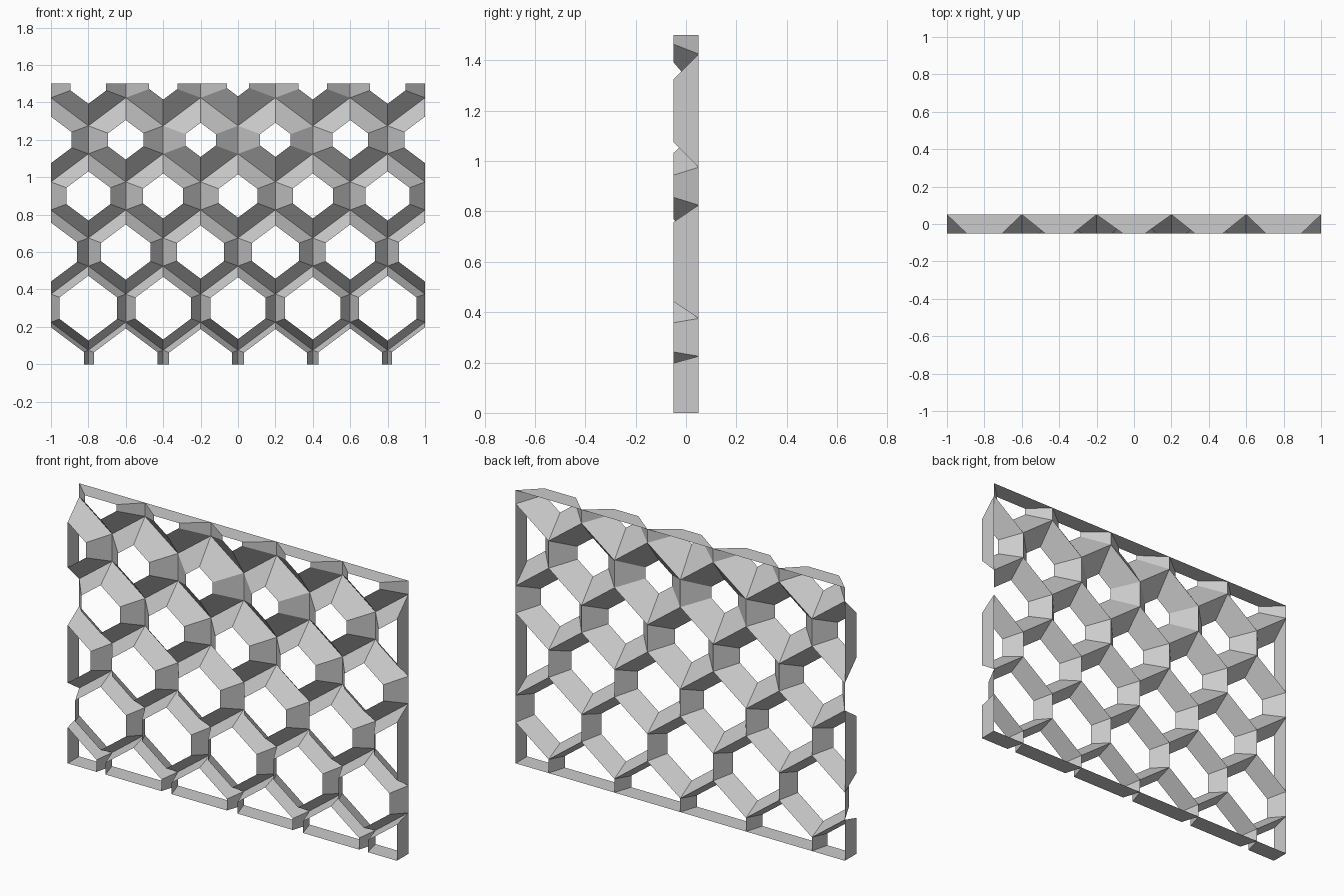
import bpy, bmesh, math

if "Cube" in bpy.data.objects:
    bpy.data.objects.remove(bpy.data.objects["Cube"])

# Panel and cell sizes
HALF_W, HEIGHT, HALF_D = 1.0, 1.5, 0.05
CELL_W, ROW_H = 0.4, 0.3
HEX = [(0, 0.225), (-0.2, 0.075), (-0.2, -0.075),
       (0, -0.225), (0.2, -0.075), (0.2, 0.075)]


def opening_scale(x, z):
    """Front openings shrink towards the top middle of the panel."""
    e = math.hypot(0.63 * x, HEIGHT - z)
    return max(0.3, 0.27 + 0.43 * e - 0.035 * e * e)


def clipped_hex(cx, cz):
    """Hexagon clamped to the panel border, without repeated points."""
    pts = []
    for dx, dz in HEX:
        p = (round(min(max(cx + dx, -HALF_W), HALF_W), 5),
             round(min(max(cz + dz, 0), HEIGHT), 5))
        if p not in pts:
            pts.append(p)
    return pts


def add_cell(bm, cx, cz):
    """Funnel from the full hexagon at the back to the opening in front."""
    s = opening_scale(cx, cz)
    outline = clipped_hex(cx, cz)
    back = [bm.verts.new((x, HALF_D, z)) for x, z in outline]
    front = [bm.verts.new((cx + (x - cx) * s, -HALF_D, cz + (z - cz) * s))
             for x, z in outline]
    n = len(outline)
    for i in range(n):
        j = (i + 1) % n
        bm.faces.new((back[i], back[j], front[j], front[i]))


# One object per row of cells
for row in range(6):
    bm = bmesh.new()
    z = row * ROW_H
    count, start = (5, -0.8) if row % 2 else (6, -1.0)
    for k in range(count):
        add_cell(bm, start + k * CELL_W, z)
    # merge coplanar border walls
    bmesh.ops.dissolve_limit(bm, angle_limit=0.01, verts=bm.verts[:], edges=bm.edges[:])
    bm.normal_update()
    mesh = bpy.data.meshes.new(f"cell_row_{row + 1}")
    bm.to_mesh(mesh)
    bm.free()
    bpy.context.collection.objects.link(bpy.data.objects.new(f"cell_row_{row + 1}", mesh))
